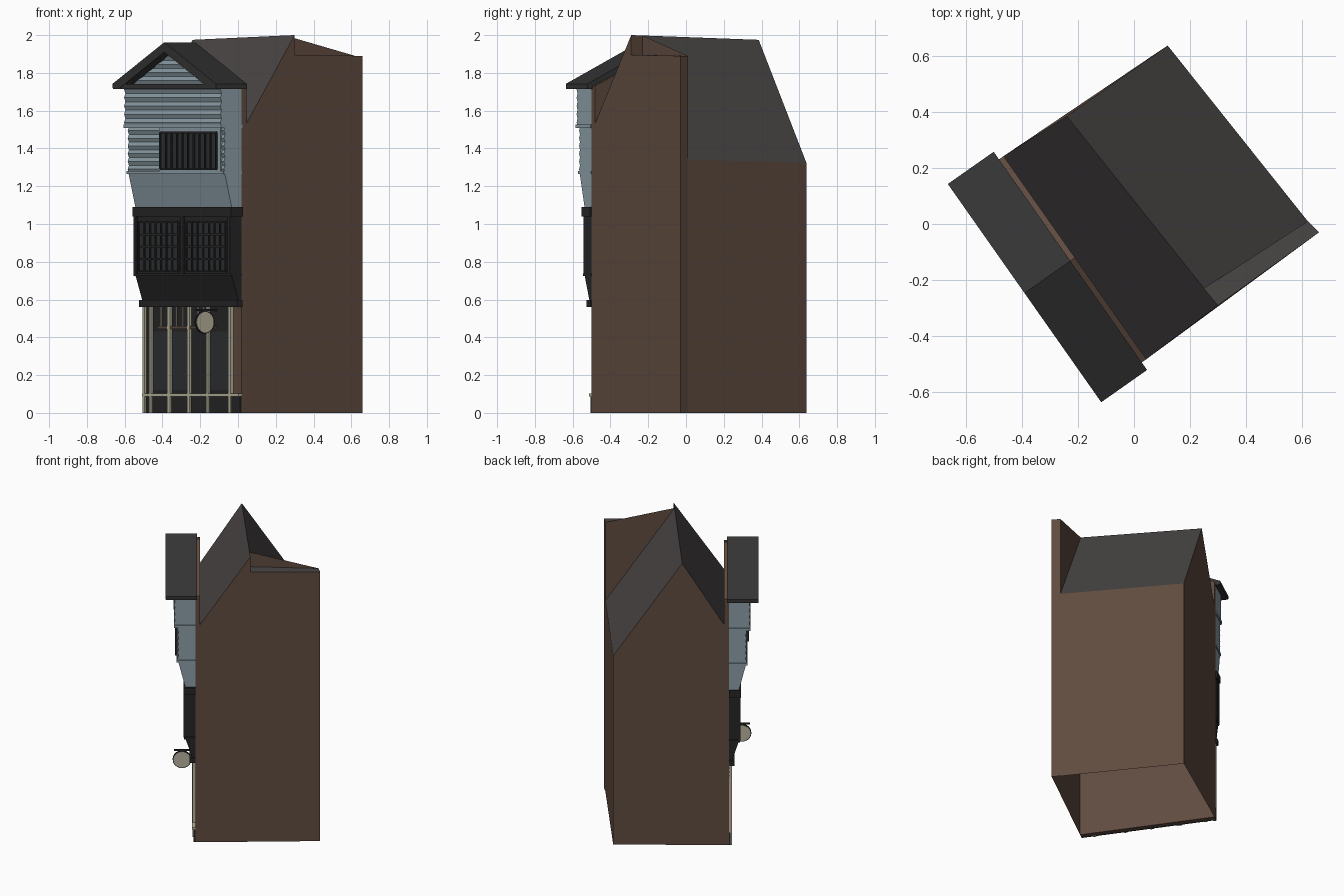
import bpy, math
from mathutils import Vector

cube = bpy.data.objects.get("Cube")
if cube:
    bpy.data.objects.remove(cube, do_unlink=True)
import bmesh


def material(name, r, g, b):
    m = bpy.data.materials.new(name)
    m.use_nodes = True
    m.diffuse_color = (r, g, b, 1)
    bsdf = next(n for n in m.node_tree.nodes if n.type == 'BSDF_PRINCIPLED')
    bsdf.inputs["Base Color"].default_value = (r, g, b, 1)
    return m


BROWN = material("brown render", .115, .07, .05)
SLATE = material("grey slate", .068, .06, .06)
DARK = material("dark roof", .034, .034, .034)
BLACK = material("black timber", .019, .019, .019)
GLASS = material("dark glass", .028, .03, .031)
BLUE = material("pale blue boards", .26, .34, .38)
CREAM = material("cream paint", .47, .44, .33)

# Street front frame: u runs along the front, w points out of it
CORNER = Vector((-.49, .225, 0))
ALONG = Vector((.575, -.818, 0))
OUT = Vector((-.818, -.575, 0))
WIDTH = .886
MID = WIDTH / 2


def P(u, w, z):
    return CORNER + ALONG * u + OUT * w + Vector((0, 0, z))


def mesh(name, verts, faces, mats, slots=None):
    bm = bmesh.new()
    vs = [bm.verts.new(v) for v in verts]
    for i, f in enumerate(faces):
        face = bm.faces.new([vs[k] for k in f])
        face.material_index = slots[i] if slots else 0
    bmesh.ops.recalc_face_normals(bm, faces=bm.faces)
    me = bpy.data.meshes.new(name)
    bm.to_mesh(me)
    bm.free()
    for m in mats:
        me.materials.append(m)
    ob = bpy.data.objects.new(name, me)
    bpy.context.scene.collection.objects.link(ob)
    return ob


def prism(name, near, far, mat):
    n = len(near)
    sides = [(i, (i + 1) % n, n + (i + 1) % n, n + i) for i in range(n)]
    return mesh(name, near + far, [range(n), range(n, 2 * n)] + sides, [mat])


def along(name, profile, u0, u1, mat):
    """Extrude a (w, z) section along the front."""
    return prism(name, [P(u0, *p) for p in profile], [P(u1, *p) for p in profile], mat)


def outward(name, outline, w0, w1, mat):
    """Extrude a (u, z) outline out of the front."""
    return prism(name, [P(u, w0, z) for u, z in outline], [P(u, w1, z) for u, z in outline], mat)


def box(name, u0, u1, w0, w1, z0, z1, mat):
    return along(name, [(w0, z0), (w1, z0), (w1, z1), (w0, z1)], u0, u1, mat)


def lapped(w, z0, z1, count, bulge=.008):
    """Section line of overlapping boards."""
    h = (z1 - z0) / count
    pts = [(w, z0)]
    for i in range(count):
        pts += [(w + bulge, z0 + h * (i + .5)), (w, z0 + h * (i + 1))]
    return pts


def window(name, u0, u1, w, z0, z1, cols, rows):
    box(name + "_glass", u0, u1, w - .004, w + .004, z0, z1, GLASS)
    t = .005
    for i in range(cols + 1):
        u = u0 + (u1 - u0) * i / cols
        box(name + "_upright_bar", u - t, u + t, w, w + .01, z0, z1, BLACK)
    for i in range(rows + 1):
        z = z0 + (z1 - z0) * i / rows
        box(name + "_cross_bar", u0, u1, w, w + .009, z - t, z + t, BLACK)


# Main body: open underneath, pitched roof, raised wall on one side
fl, fr = P(0, -.03, 0), P(WIDTH, -.03, 0)
br, inner, bl = Vector((.66, -.03, 0)), Vector((.62, .01, 0)), Vector((.12, .637, 0))
ridge_r, ridge_i, ridge_l = Vector((.30, -.29, 0)), Vector((.25, -.23, 0)), Vector((-.24, .385, 0))


def up(p, z):
    return Vector((p.x, p.y, z))


body = [fl, fr, br, inner, bl,
        up(fl, 1.55), up(fr, 1.53), up(br, 1.89), up(inner, 1.89), up(bl, 1.325),
        up(ridge_r, 2), up(ridge_r, 1.895), up(ridge_i, 1.998), up(ridge_i, 1.895),
        up(ridge_l, 1.975), up(inner, 1.34)]
walls = [(0, 1, 6, 5), (1, 2, 7, 11, 10, 6), (2, 3, 15, 8, 7), (3, 4, 9, 15),
         (4, 0, 5, 14, 9), (11, 13, 12, 10), (13, 8, 15, 12)]
roofs = [(6, 10, 12, 14, 5), (12, 14, 9, 15), (11, 7, 8, 13)]
mesh("main_body", body, walls + roofs, [BROWN, SLATE], [0] * len(walls) + [1] * len(roofs))

# Front wall rising to a gable
outward("front_wall", [(0, 0), (WIDTH, 0), (WIDTH, 1.73), (MID, 1.925), (0, 1.73)], -.03, 0, BROWN)

# Ground floor shopfront
box("shop_panel", 0, .8, 0, .008, .09, .56, BLACK)
box("shop_plinth", 0, WIDTH, 0, .012, 0, .09, BLACK)
box("shop_sill", 0, WIDTH, 0, .022, .088, .102, CREAM)
for u0, u1 in [(0, .02), (.06, .08), (.225, .255), (.41, .435), (.585, .605), (.79, .81)]:
    box("shop_post", u0, u1, 0, .02, 0, .56, CREAM)
for u0, u1 in [(.085, .22), (.26, .405), (.61, .785)]:
    box("shop_glass", u0, u1, .004, .011, .12, .43, GLASS)
box("shop_transom", .13, .66, 0, .016, .443, .46, BROWN)
for u in (.16, .3, .36, .5, .55):
    box("transom_bar", u - .004, u + .004, 0, .014, .46, .56, CREAM)

# Hanging round sign
def ring(r):
    return [(.085 + r * math.cos(a * math.tau / 28), .48 + r * math.sin(a * math.tau / 28)) for a in range(28)]


along("sign_rim", ring(.06), .659, .669, BLACK)
along("sign_disc", ring(.055), .657, .671, CREAM)
box("sign_bracket", .659, .669, 0, .138, .54, .55, BLACK)

# First floor black bay
box("lower_cornice", -.008, WIDTH + .008, 0, .037, .56, .597, BLACK)
along("black_bay", [(0, .595), (.02, .595), (.065, .73), (.065, 1.05), (0, 1.05)], 0, WIDTH, BLACK)
box("bay_sill", -.004, WIDTH + .004, 0, .073, .725, .738, BLACK)
box("upper_cornice", -.01, WIDTH + .01, 0, .077, 1.04, 1.09, BLACK)
for u0, u1 in [(.04, .4), (.48, .84)]:
    window("bay_window", u0, u1, .065, .75, 1.01, 7, 4)
for u in (.008, .44, .873):
    box("bay_pilaster", u - .012, u + .012, .06, .076, .735, 1.04, BLACK)

# Upper blue boarded bay
along("blue_flare", [(0, 1.09), (.065, 1.09), (.11, 1.27), (0, 1.27)], 0, WIDTH, BLUE)
along("blue_lower_boards", [(0, 1.27)] + lapped(.107, 1.27, 1.515, 6) + [(0, 1.515)], 0, WIDTH, BLUE)
along("blue_upper_boards", [(0, 1.515)] + lapped(.13, 1.515, 1.735, 5) + [(0, 1.735)], 0, WIDTH, BLUE)
box("blue_lower_rail", -.004, WIDTH + .004, 0, .12, 1.265, 1.28, BLUE)
box("blue_middle_rail", -.006, WIDTH + .006, 0, .138, 1.507, 1.527, BLUE)
box("window_surround", .295, .86, .1, .118, 1.28, 1.507, BLUE)
window("upper_window", .315, .83, .119, 1.29, 1.485, 10, 1)

# Front gable boards narrowing upwards
SLOPE = .463
for i in range(4):
    z = 1.74 + i * .042
    half = (1.91 - z) / SLOPE
    along("gable_board", [(0, z), (.13, z), (.138, z + .021), (.13, z + .042), (0, z + .042)],
          MID - half, MID + half, BLUE)

# Front gable roof
REACH = .476
chevron = [(-REACH, 1.72), (-REACH, 1.742), (0, 1.962), (REACH, 1.742),
           (REACH, 1.72), (.41, 1.72), (0, 1.91), (-.41, 1.72)]
outward("gable_roof", [(MID + u, z) for u, z in chevron], -.01, .19, DARK)
box("gable_beam", MID - REACH, MID + REACH, -.01, .188, 1.716, 1.74, DARK)
